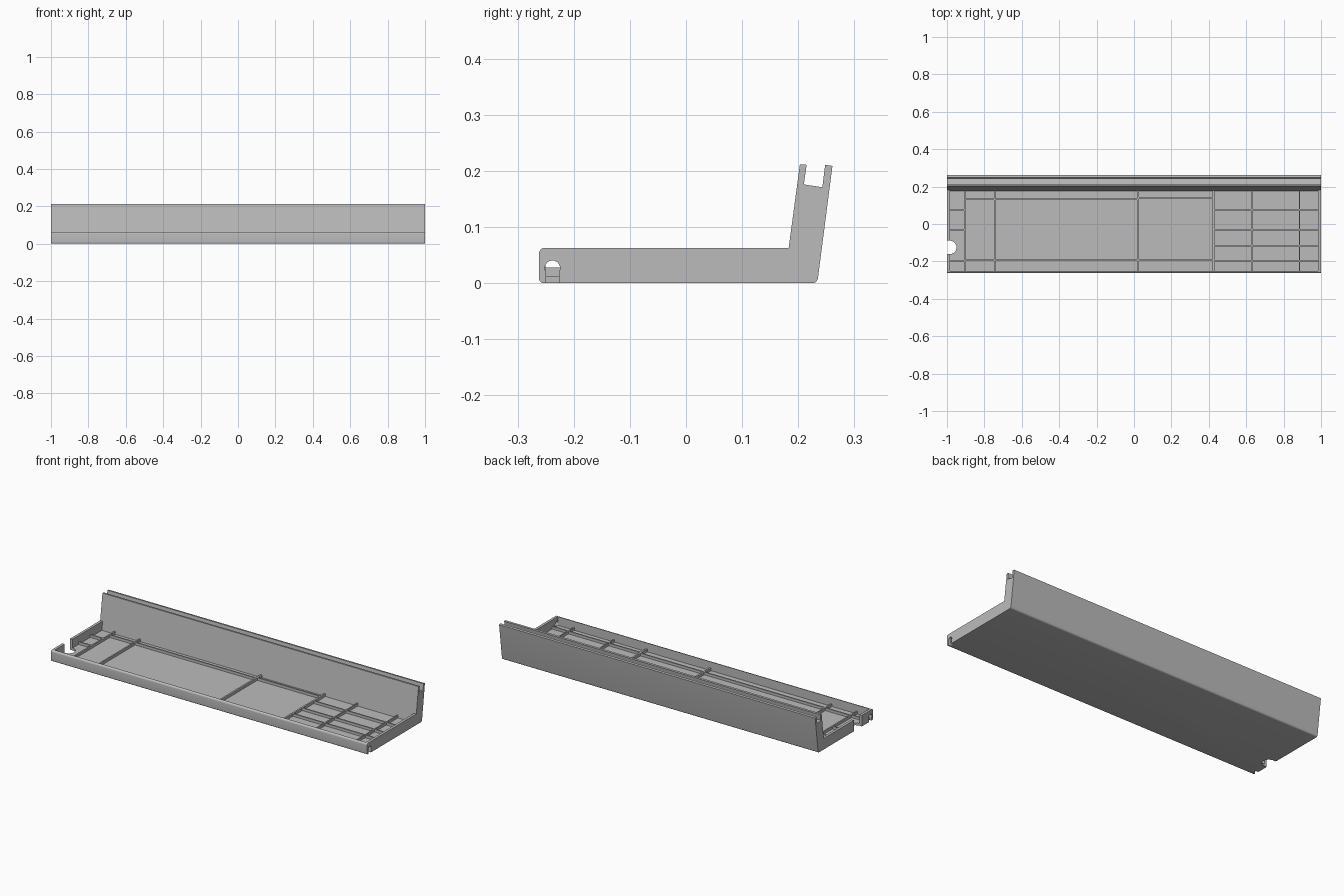
import bpy, bmesh, math
from mathutils import Vector

if "Cube" in bpy.data.objects:
    bpy.data.objects.remove(bpy.data.objects["Cube"])

grey = bpy.data.materials.new("mid_grey")
grey.diffuse_color = (0.5, 0.5, 0.5, 1)
grey.use_nodes = True
grey.node_tree.nodes["Principled BSDF"].inputs["Base Color"].default_value = grey.diffuse_color

FLOOR, RIB_TOP, INNER = 0.013, 0.028, 0.985


def outline(points, steps=5):
    """Turn (a, b, radius) corners into a polygon with rounded corners."""
    out = []
    n = len(points)
    for i, (a, b, r) in enumerate(points):
        p = Vector((a, b))
        if r == 0:
            out.append(p)
            continue
        u = (Vector(points[i - 1][:2]) - p).normalized()
        v = (Vector(points[(i + 1) % n][:2]) - p).normalized()
        half = u.angle(v) / 2
        centre = p + (u + v).normalized() * (r / math.sin(half))
        s = p + u * (r / math.tan(half)) - centre
        e = p + v * (r / math.tan(half)) - centre
        for k in range(steps + 1):
            d = s.lerp(e, k / steps).normalized()
            out.append(centre + d * r)
    return out


def prism(name, poly, lo, hi, axis="X"):
    """Extrude a (y, z) polygon along x, or an (x, y) polygon along z."""
    bm = bmesh.new()
    place = (lambda p, t: (t, p[0], p[1])) if axis == "X" else (lambda p, t: (p[0], p[1], t))
    a = [bm.verts.new(place(p, lo)) for p in poly]
    b = [bm.verts.new(place(p, hi)) for p in poly]
    bm.faces.new(a)
    bm.faces.new(b[::-1])
    for i in range(len(poly)):
        j = (i + 1) % len(poly)
        bm.faces.new((a[i], b[i], b[j], a[j]))
    bmesh.ops.recalc_face_normals(bm, faces=bm.faces)
    mesh = bpy.data.meshes.new(name)
    bm.to_mesh(mesh)
    bm.free()
    ob = bpy.data.objects.new(name, mesh)
    bpy.context.collection.objects.link(ob)
    mesh.materials.append(grey)
    return ob


def activate(ob):
    bpy.ops.object.select_all(action="DESELECT")
    ob.select_set(True)
    bpy.context.view_layer.objects.active = ob


def cut(ob, cutter):
    activate(ob)
    mod = ob.modifiers.new("cut", "BOOLEAN")
    mod.operation, mod.solver, mod.object = "DIFFERENCE", "EXACT", cutter
    bpy.ops.object.modifier_apply(modifier=mod.name)


def block(name, x0, x1, y0, y1):
    return prism(name, [(x0, y0), (x1, y0), (x1, y1), (x0, y1)], FLOOR - 0.003, RIB_TOP, "Z")


# Leaning back wall with the groove along its top edge
back = [(0.234, 0, 0.010), (0.261, 0.209, 0), (0.248, 0.211, 0), (0.243, 0.171, 0),
        (0.210, 0.176, 0), (0.215, 0.211, 0), (0.203, 0.212, 0)]

# Long tray: front lip, floor and back wall in one section
tray = prism("tray", outline([(-0.262, 0, 0.008)] + back + [
    (0.1765, FLOOR, 0), (-0.250, FLOOR, 0), (-0.250, 0.063, 0),
    (-0.262, 0.063, 0.010)]), -INNER, INNER)

# Closed ends
end_shape = outline([(-0.262, 0, 0.008)] + back + [(0.183, 0.063, 0), (-0.262, 0.063, 0.010)])
ends = [prism("left_end", end_shape, -1, -INNER), prism("right_end", end_shape, INNER, 1)]

# Keyhole slots in both ends
arc = [(-0.238 + 0.0135 * math.cos(t), 0.027 + 0.0135 * math.sin(t))
       for t in (math.radians(-30 + 240 * k / 20) for k in range(21))]
keyhole = prism("keyhole_cutter", [(-0.2495, -0.01), (-0.2265, -0.01)] + arc, -1.1, 1.1)
for end in ends:
    cut(end, keyhole)

# Round-ended cable notch through the left end and floor
arc = [(-0.985 + 0.036 * math.cos(t), -0.125 + 0.036 * math.sin(t))
       for t in (math.radians(-90 + 180 * k / 20) for k in range(21))]
notch = prism("notch_cutter", [(-1.1, -0.161)] + arc + [(-1.1, -0.089)], -0.1, 0.2, "Z")
cut(ends[0], notch)
cut(tray, notch)
for helper in (keyhole, notch):
    bpy.data.objects.remove(helper)

# Cross ribs: position, width
for x, w in ((-0.905, 0.008), (-0.745, 0.008), (0.022, 0.010),
             (0.425, 0.010), (0.63, 0.007), (0.885, 0.007)):
    block("cross_rib", x - w / 2, x + w / 2, -0.252, 0.183)

# Long ribs: start, end, positions
for x0, x1, ys in ((-0.99, -0.905, (0.075, -0.03, -0.2)),
                   (-0.905, 0.022, (0.132, -0.193)),
                   (0.022, 0.425, (0.14, -0.193)),
                   (0.425, 0.99, (0.075, -0.03, -0.115, -0.2))):
    for y in ys:
        block("long_rib", x0, x1, y - 0.004, y + 0.004)

for ob in [tray] + ends:
    activate(ob)
    bpy.ops.object.shade_smooth_by_angle(angle=math.radians(30))
